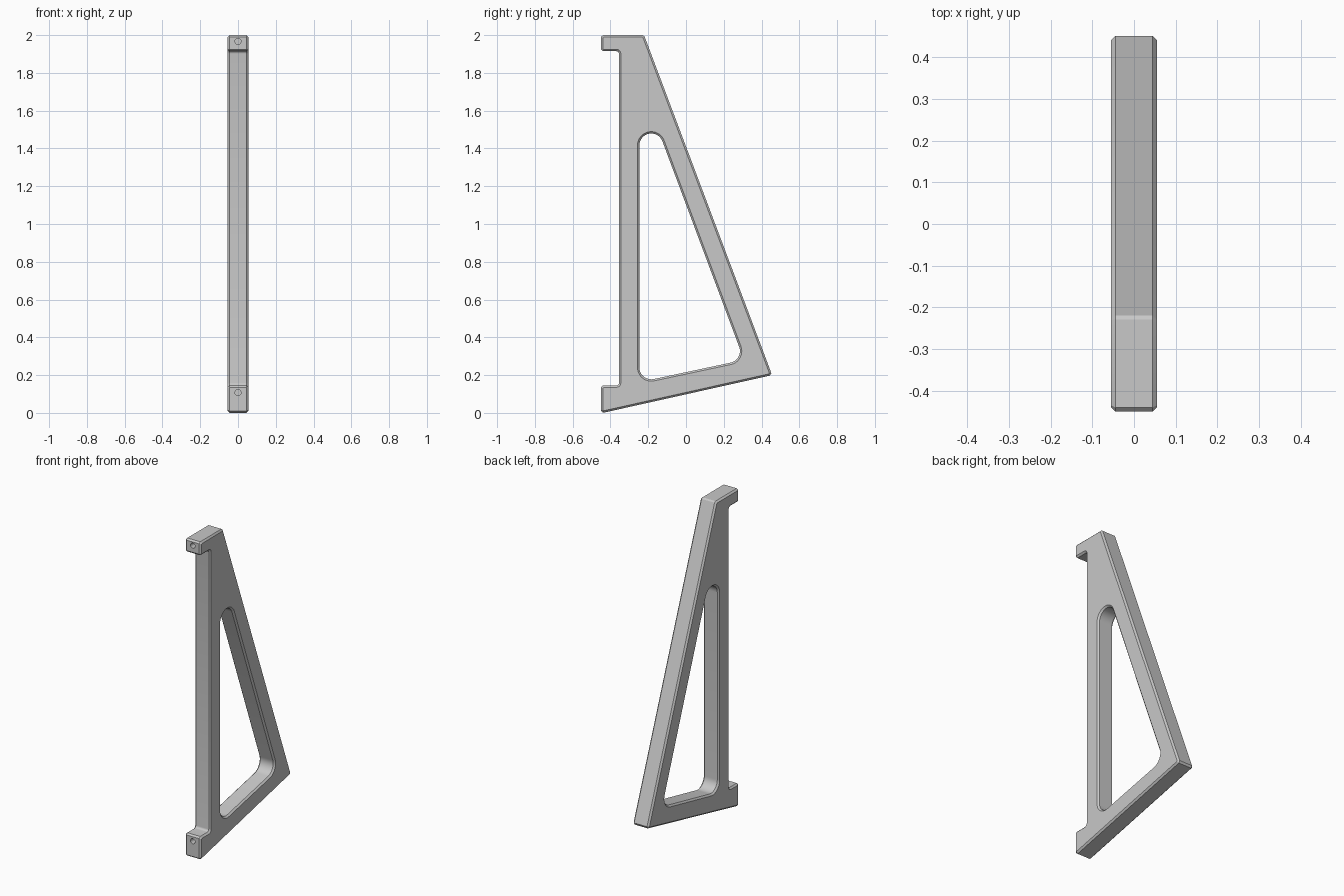
import bpy, bmesh, math
from mathutils import Vector, Matrix

cube = bpy.data.objects.get("Cube")
if cube:
    bpy.data.objects.remove(cube, do_unlink=True)

HALF = 0.055      # half thickness
CHAMFER = 0.01

grey = bpy.data.materials.new("plain grey")
grey.use_nodes = True
colour = (0.58, 0.58, 0.58, 1)
grey.diffuse_color = colour
grey.node_tree.nodes["Principled BSDF"].inputs["Base Color"].default_value = colour


def rounded(corners):
    """Turn (y, z, radius, segments) corners into a closed outline."""
    pts = [Vector(c[:2]) for c in corners]
    out = []
    for i, (_, _, r, n) in enumerate(corners):
        p = pts[i]
        a = (pts[i - 1] - p).normalized()
        b = (pts[(i + 1) % len(pts)] - p).normalized()
        half = a.angle(b) / 2
        inward = (a + b).normalized()
        centre = p + inward * r / math.sin(half)
        sweep = math.pi / 2 - half
        turn = math.copysign(sweep, a.x * b.y - a.y * b.x)
        for k in range(n + 1):
            angle = turn * (2 * k / n - 1)
            c, s = math.cos(angle), math.sin(angle)
            out.append(centre - r * Vector((inward.x * c + inward.y * s,
                                            inward.y * c - inward.x * s)))
    return out


def offset(outline, dist):
    """Move an outline to its left, into the material."""
    out = []
    for i, p in enumerate(outline):
        d1 = (p - outline[i - 1]).normalized()
        d2 = (outline[(i + 1) % len(outline)] - p).normalized()
        n1, n2 = Vector((-d1.y, d1.x)), Vector((-d2.y, d2.x))
        out.append(p + (n1 + n2) * dist / (1 + n1.dot(n2)))
    return out


# Outline with two hooks at the front (anticlockwise), then the opening (clockwise)
C, F = (CHAMFER, 1), (0.014, 4)
outer = rounded([(-0.45, -0.002, *C), (0.456, 0.2, *C), (-0.222, 2.0, *C),
                 (-0.45, 2.0, *C), (-0.45, 1.915, *C), (-0.355, 1.915, *F),
                 (-0.355, 0.145, *F), (-0.45, 0.145, *C)])
opening = rounded([(-0.247, 0.163, 0.063, 10), (-0.247, 1.765, 0.063, 16),
                   (0.307, 0.281, 0.063, 10)])

# Frame: chamfered walls around both outlines, then the flat sides
bm = bmesh.new()
caps = {-1: [], 1: []}
for outline in (outer, opening):
    inset = offset(outline, CHAMFER)
    layers = [(-HALF, inset), (CHAMFER - HALF, outline),
              (HALF - CHAMFER, outline), (HALF, inset)]
    rings = [[bm.verts.new((x, p.x, p.y)) for p in pts] for x, pts in layers]
    count = len(outline)
    for low, high in zip(rings, rings[1:]):
        for i in range(count):
            j = (i + 1) % count
            bm.faces.new((low[i], low[j], high[j], high[i]))
    for side, ring in ((-1, rings[0]), (1, rings[-1])):
        caps[side] += [bm.edges.get((ring[i - 1], ring[i])) for i in range(count)]
for side, edges in caps.items():
    bmesh.ops.triangle_fill(bm, use_beauty=True, use_dissolve=False,
                            edges=edges, normal=(side, 0, 0))
bmesh.ops.recalc_face_normals(bm, faces=bm.faces)
mesh = bpy.data.meshes.new("bracket_frame")
bm.to_mesh(mesh)
bm.free()
mesh.materials.append(grey)
frame = bpy.data.objects.new("bracket_frame", mesh)
bpy.context.collection.objects.link(frame)

# Screw holes drilled into the front of both hooks
bm = bmesh.new()
for z in (0.107, 1.967):
    place = Matrix.Translation((0, -0.45, z)) @ Matrix.Rotation(math.pi / 2, 4, "X")
    bmesh.ops.create_cone(bm, cap_ends=True, segments=20, radius1=0.016,
                          radius2=0.016, depth=0.14, matrix=place)
drill_mesh = bpy.data.meshes.new("screw_hole_cutter")
bm.to_mesh(drill_mesh)
bm.free()
drill_mesh.materials.append(grey)
drill = bpy.data.objects.new("screw_hole_cutter", drill_mesh)
drill.hide_render = True
bpy.context.collection.objects.link(drill)

bpy.ops.object.select_all(action="DESELECT")
frame.select_set(True)
bpy.context.view_layer.objects.active = frame
cut = frame.modifiers.new("screw holes", "BOOLEAN")
cut.operation, cut.solver, cut.object = "DIFFERENCE", "EXACT", drill
bpy.ops.object.modifier_apply(modifier=cut.name)
bpy.data.objects.remove(drill, do_unlink=True)
bpy.ops.object.shade_smooth_by_angle(angle=math.radians(30))
